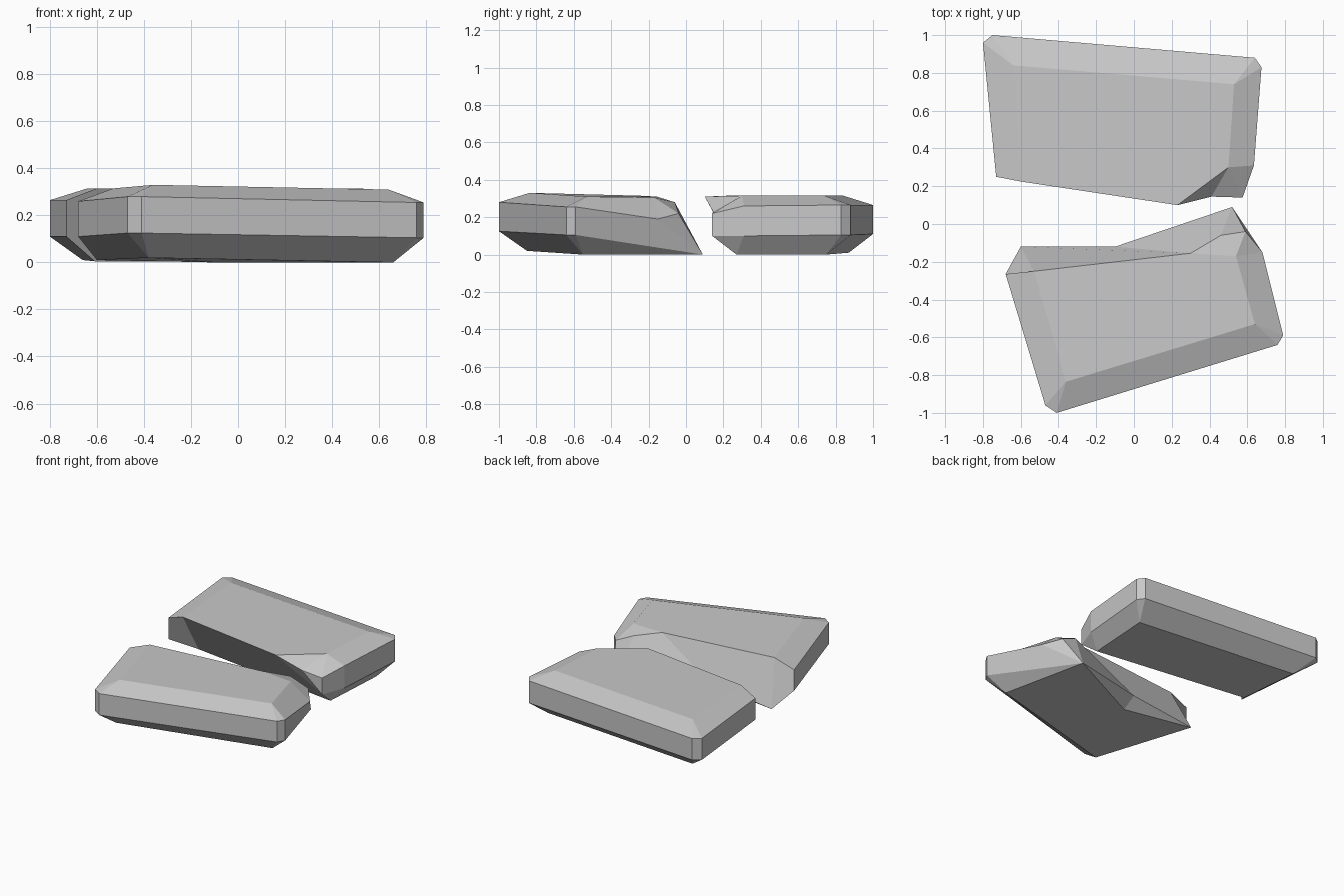
import bpy

if "Cube" in bpy.data.objects:
    bpy.data.objects.remove(bpy.data.objects["Cube"])

stone = bpy.data.materials.new("stone_grey")
stone.diffuse_color = (0.58, 0.58, 0.58, 1)
stone.use_nodes = True
stone.node_tree.nodes["Principled BSDF"].inputs["Base Color"].default_value = stone.diffuse_color


def broken_slab(name, columns):
    """Skin columns of (top, upper rim, lower rim, bottom) points, counterclockwise."""
    verts, faces = [], []

    def vid(p):
        if p not in verts:
            verts.append(p)
        return verts.index(p)

    def face(points):
        ids = list(dict.fromkeys(vid(p) for p in points))
        if len(ids) > 2:
            faces.append(ids)

    for a, b in zip(columns, columns[1:] + columns[:1]):
        for k in range(3):
            face([a[k], a[k + 1], b[k + 1], b[k]])
    face([c[0] for c in columns])
    face([c[3] for c in reversed(columns)])
    mesh = bpy.data.meshes.new(name)
    mesh.from_pydata(verts, [], faces)
    mesh.update()
    mesh.materials.append(stone)
    bpy.context.collection.objects.link(bpy.data.objects.new(name, mesh))


def rim(x, y, high, low, top, bottom):
    """Column with a vertical rim between the two bevels."""
    return (top, (x, y, high), (x, y, low), bottom)


# Rear half: bevelled outer sides, break leaning inwards towards the bottom
tl, tr = (-.64, .84, .315), (.53, .74, .315)
t_left, t_mid, t_right = (-.60, .225, .315), (.23, .10, .31), (.50, .30, .315)
bl, br = (-.66, .87, .01), (.58, .75, 0)
b_left, b_right = (-.61, .42, .005), (.55, .27, 0)
chip = (.41, .145, .23)
broken_slab("rear_half", [
    rim(-.75, 1.0, .265, .11, tl, bl),
    rim(-.80, .96, .265, .11, tl, bl),
    rim(-.73, .25, .265, .11, t_left, b_left),
    (t_left, t_left, b_left, b_left),
    (t_mid, t_mid, b_right, b_right),
    (t_right, chip, chip, b_right),
    rim(.575, .14, .22, .10, t_right, b_right),
    rim(.635, .31, .26, .10, t_right, b_right),
    rim(.675, .83, .265, .105, tr, br),
    rim(.64, .88, .265, .105, tr, br),
])

# Front half: bevelled outer sides, break spreading outwards towards the bottom
tl, tr = (-.36, -.835, .33), (.64, -.53, .31)
t_left, t_mid, t_right = (-.53, -.25, .315), (.30, -.155, .31), (.54, -.17, .305)
bl, br = (-.38, -.85, .02), (.66, -.55, 0)
b_left, b_mid, tip = (-.60, -.12, .01), (-.09, -.21, 0), (.52, .09, 0)
broken_slab("front_half", [
    rim(-.47, -.96, .28, .125, tl, bl),
    rim(-.41, -1.0, .28, .125, tl, bl),
    rim(.76, -.64, .255, .105, tr, br),
    rim(.79, -.59, .255, .105, tr, br),
    (t_right, (.68, -.15, .19), tip, tip),
    (t_right, (.59, -.04, .22), tip, tip),
    (t_mid, (.46, -.06, .28), tip, tip),
    (t_mid, t_mid, (-.10, -.12, .07), b_mid),
    (t_left, t_left, b_left, b_left),
    rim(-.68, -.265, .26, .11, t_left, b_left),
])
